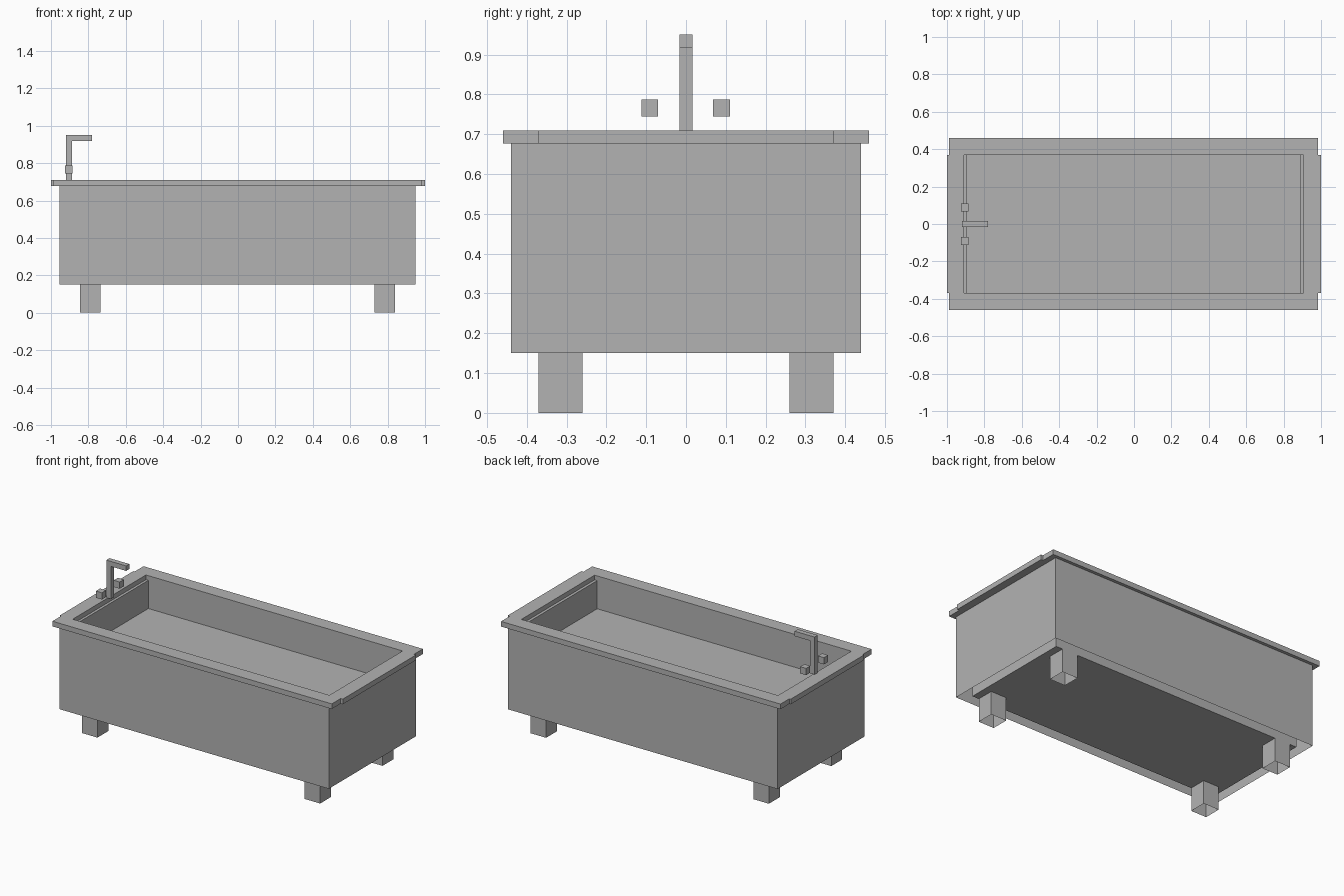
import bpy, bmesh

if "Cube" in bpy.data.objects:
    bpy.data.objects.remove(bpy.data.objects["Cube"])

grey = bpy.data.materials.new("plain_grey")
grey.diffuse_color = (0.45, 0.45, 0.45, 1)
grey.use_nodes = True
grey.node_tree.nodes["Principled BSDF"].inputs["Base Color"].default_value = grey.diffuse_color


def finish(name, bm):
    me = bpy.data.meshes.new(name)
    bm.to_mesh(me)
    bm.free()
    me.materials.append(grey)
    ob = bpy.data.objects.new(name, me)
    bpy.context.collection.objects.link(ob)
    return ob


def add_box(bm, x, y, z, skip=()):
    """Box from (low, high) ranges; skip names the sides left open."""
    v = [bm.verts.new((a, b, c)) for c in z for b in y for a in x]
    sides = {"bottom": (0, 2, 3, 1), "top": (4, 5, 7, 6), "front": (0, 1, 5, 4),
             "back": (2, 6, 7, 3), "left": (0, 4, 6, 2), "right": (1, 3, 7, 5)}
    for side, idx in sides.items():
        if side not in skip:
            bm.faces.new([v[i] for i in idx])
    return v


def box(name, x, y, z, skip=()):
    bm = bmesh.new()
    add_box(bm, x, y, z, skip)
    return finish(name, bm)


# Tub body: hollow outer shell, open below, joined to the basin by a top ring
bm = bmesh.new()
outer = add_box(bm, (-0.955, 0.95), (-0.44, 0.44), (0.15, 0.68), ("top", "bottom"))
rim = [bm.verts.new((a, b, 0.68)) for b in (-0.37, 0.37) for a in (-0.893, 0.887)]
floor = [bm.verts.new((v.co.x, v.co.y, 0.5)) for v in rim]
for i, j in ((0, 1), (1, 3), (3, 2), (2, 0)):
    bm.faces.new((outer[4 + i], outer[4 + j], rim[j], rim[i]))
    bm.faces.new((rim[i], rim[j], floor[j], floor[i]))
bm.faces.new([floor[i] for i in (0, 1, 3, 2)])
finish("tub_body", bm)

# Base block under the basin floor
box("tub_base", (-0.893, 0.887), (-0.37, 0.37), (0.15, 0.5), ("top",))

# Rim: two long boards and two end boards that stick out slightly further
box("rim_front", (-0.99, 0.985), (-0.46, -0.37), (0.677, 0.71))
box("rim_back", (-0.99, 0.985), (0.37, 0.46), (0.677, 0.71))
box("rim_left", (-1.0, -0.91), (-0.37, 0.37), (0.677, 0.71))
box("rim_right", (0.905, 1.0), (-0.37, 0.37), (0.677, 0.71))

# Four legs, open underneath
for sx, xr in (("left", (-0.845, -0.735)), ("right", (0.73, 0.84))):
    for sy, yr in (("front", (-0.37, -0.26)), ("back", (0.26, 0.37))):
        box(f"leg_{sy}_{sx}", xr, yr, (0.0, 0.15), ("bottom", "top"))

# Tap: post, spout and two cube handles
box("tap_post", (-0.92, -0.887), (-0.016, 0.016), (0.71, 0.918), ("top",))
box("tap_spout", (-0.92, -0.78), (-0.016, 0.016), (0.918, 0.95))
for side, y in (("front", -0.091), ("back", 0.089)):
    box(f"tap_handle_{side}", (-0.926, -0.884), (y - 0.021, y + 0.021), (0.744, 0.787))
